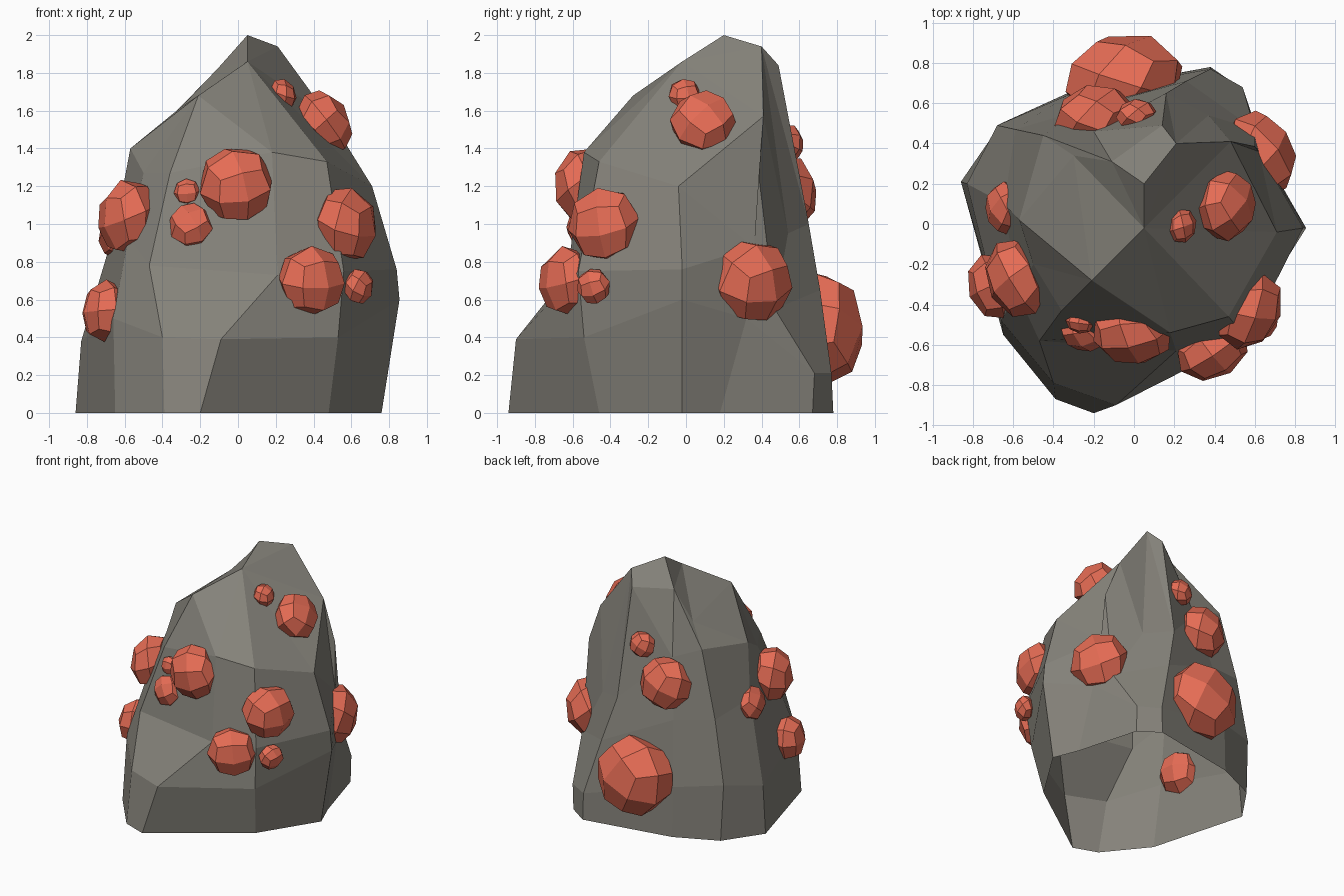
import bpy, bmesh, math, random
from mathutils import Vector, Matrix
from mathutils.bvhtree import BVHTree

if "Cube" in bpy.data.objects:
    bpy.data.objects.remove(bpy.data.objects["Cube"])

random.seed(4)

def material(name, rgb):
    m = bpy.data.materials.new(name)
    m.diffuse_color = (*rgb, 1)
    m.use_nodes = True
    m.node_tree.nodes["Principled BSDF"].inputs["Base Color"].default_value = m.diffuse_color
    return m

def finish(bm, name, mat):
    me = bpy.data.meshes.new(name)
    bm.to_mesh(me)
    me.materials.append(mat)
    ob = bpy.data.objects.new(name, me)
    bpy.context.collection.objects.link(ob)
    return ob

grey = material("rock grey", (0.235, 0.225, 0.195))
red = material("ore red", (0.79, 0.15, 0.09))

# Rock: ridge columns from base to shoulder, counter-clockwise from front left;
# the last entry names the crown point the column runs up to
crown = {"A": (.05, -.02, 1.86), "B": (.05, .20, 2.0), "C": (.21, .40, 1.94),
         "E": (.14, .49, 1.84), "D": (-.11, .31, 1.82), "G": (-.30, .34, 1.62),
         "F": (-.21, -.28, 1.68)}
columns = [
    [(-.39, -.87, 0), (-.40, -.79, .40), (-.47, -.58, .78), (-.36, -.43, 1.27), "F"],
    [(-.20, -.94, 0), (-.09, -.90, .39), (.21, -.63, .73), (.18, -.54, 1.38), "A"],
    [(.48, -.46, 0), (.53, -.54, .40), (.56, -.57, .75), (.47, -.46, 1.33), "A"],
    [(.76, -.02, 0), (.855, -.02, .60), (.84, -.02, .76), (.71, -.04, 1.2), "A"],
    [(.68, .18, 0), (.66, .32, .50), (.62, .36, .88), (.48, .41, 1.57), "C"],
    [(.54, .67, 0), (.54, .68, .21), (.60, .47, .55), (.37, .54, .95), "C"],
    [(.38, .78, 0), (.38, .77, .21), (.26, .71, .65), (.16, .65, 1.0), "E"],
    [(-.33, .65, 0), (-.33, .64, .40), (-.28, .56, .90), (-.20, .46, 1.35), "D"],
    [(-.66, .50, 0), (-.68, .49, .45), (-.59, .47, .95), (-.45, .44, 1.47), "G"],
    [(-.86, .21, 0), (-.83, .20, .38), (-.645, .10, 1.0), (-.57, .02, 1.40), "F"],
    [(-.65, -.55, 0), (-.66, -.48, .50), (-.58, -.34, .93), (-.50, -.20, 1.27), "F"],
]
bm = bmesh.new()
top = {k: bm.verts.new(p) for k, p in crown.items()}
cols = [[bm.verts.new(p) for p in c[:-1]] + [top[c[-1]]] for c in columns]
for a, b in zip(cols, cols[1:] + cols[:1]):
    for i in range(3):
        bm.faces.new([a[i], b[i], b[i + 1], a[i + 1]])
    # shoulder faces, split so the ridges stay convex
    bm.faces.new([a[3], b[3], a[4]])
    if a[4] is not b[4]:
        bm.faces.new([b[3], b[4], a[4]])
for ring in ("FABDG", "ACB", "BCED"):
    bm.faces.new([top[k] for k in ring])
# knee halfway up the right-hand back ridge
knee = bm.edges.get([cols[4][2], cols[4][3]])
bmesh.utils.edge_split(knee, cols[4][2], .5)[1].co = (.60, .385, 1.26)
bmesh.ops.triangulate(bm, faces=[f for f in bm.faces if len(f.verts) > 4])
bm.normal_update()
surface = BVHTree.FromBMesh(bm)
finish(bm, "rock", grey)
bm.free()

# Ore nodules: flattened faceted balls facing out of the rock (x, y, z, radius)
nodules = [
    (-.01, -.55, 1.21, .20), (-.27, -.49, 1.17, .07), (-.25, -.54, .99, .12),
    (-.585, -.27, 1.04, .20), (-.70, -.31, .54, .165), (-.64, .08, .95, .13),
    (-.05, .72, .45, .30), (-.20, .54, 1.17, .20), (.01, .545, 1.43, .10),
    (.63, .35, .70, .22), (.46, .09, 1.54, .175), (.24, -.01, 1.69, .085),
    (.575, -.435, 1.0, .20), (.39, -.63, .70, .185), (.64, -.49, .67, .095),
]
for x, y, z, r in nodules:
    pos = Vector((x, y, z))
    normal = surface.find_nearest(pos)[1]
    out = (normal * 2 + Vector((x, y, 0)).normalized()).normalized()
    bm = bmesh.new()
    bmesh.ops.create_cube(bm, size=2)
    bmesh.ops.subdivide_edges(bm, edges=bm.edges[:], cuts=1, use_grid_fill=True)
    spin = Matrix.Rotation(random.uniform(0, math.pi), 3, (1, .6, .3))
    turn = out.to_track_quat('Z', 'Y').to_matrix()
    for v in bm.verts:
        p = spin @ v.co.normalized()
        v.co = pos + turn @ Vector((p.x, p.y, p.z * .75)) * r * 1.02
    finish(bm, "ore_nodule", red)
    bm.free()
